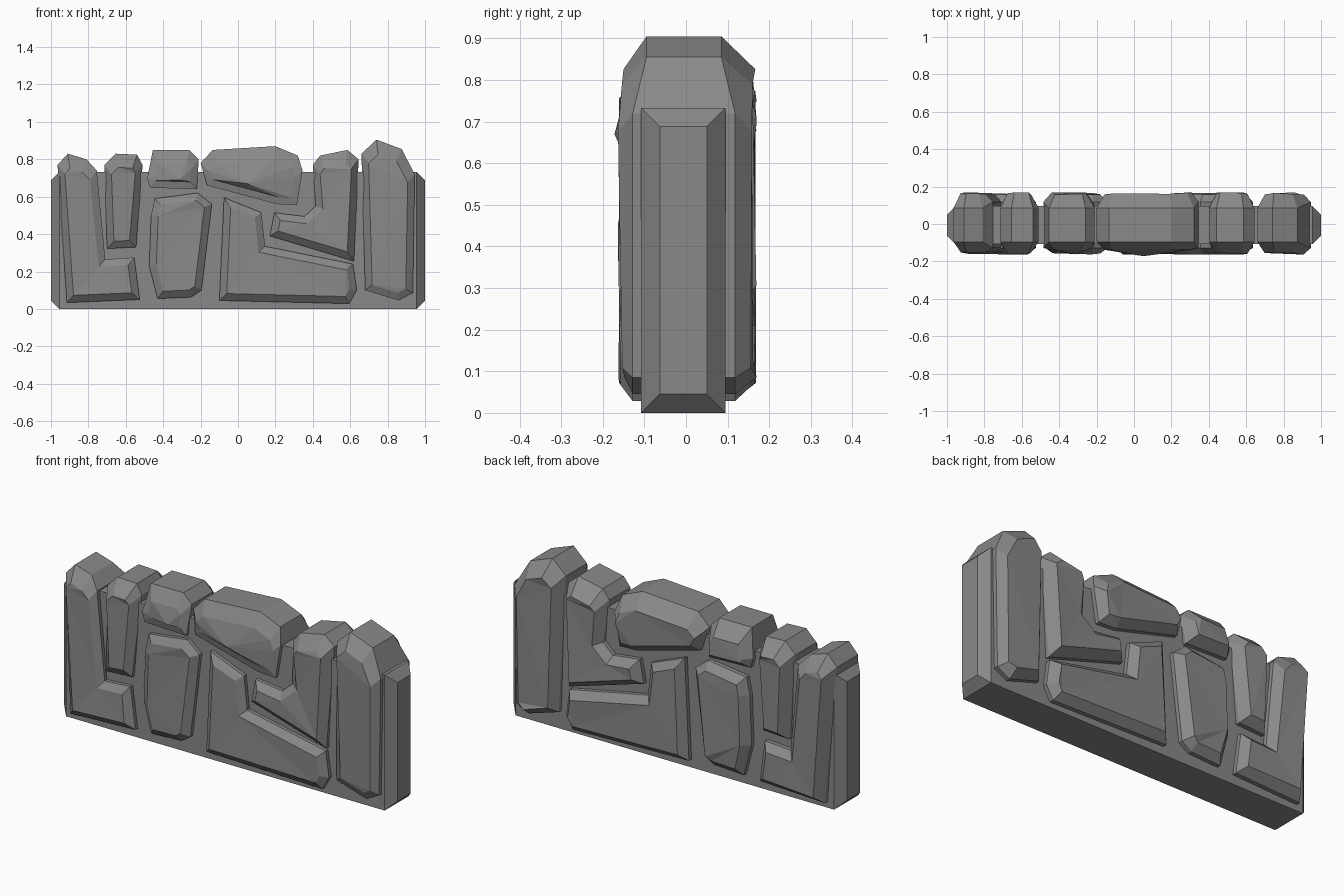
import bpy, bmesh, random
from mathutils import Vector

if "Cube" in bpy.data.objects:
    bpy.data.objects.remove(bpy.data.objects["Cube"])

random.seed(4)

GREY = bpy.data.materials.new("dark_stone")
GREY.diffuse_color = (0.25, 0.25, 0.25, 1)
GREY.use_nodes = True
GREY.node_tree.nodes["Principled BSDF"].inputs["Base Color"].default_value = GREY.diffuse_color


def finish(bm, name):
    bmesh.ops.recalc_face_normals(bm, faces=bm.faces)
    me = bpy.data.meshes.new(name)
    bm.to_mesh(me)
    bm.free()
    me.materials.append(GREY)
    ob = bpy.data.objects.new(name, me)
    bpy.context.collection.objects.link(ob)
    return ob


def loft(bm, rings):
    """Bridge successive rings, return the two cap faces."""
    vs = [[bm.verts.new(p) for p in r] for r in rings]
    n = len(vs[0])
    for a, b in zip(vs, vs[1:]):
        for i in range(n):
            bm.faces.new((a[i], a[(i + 1) % n], b[(i + 1) % n], b[i]))
    return bm.faces.new(vs[0][::-1]), bm.faces.new(vs[-1])


def inset(pts, d):
    """Mitred inward offset of a clockwise outline."""
    out = []
    for i, p in enumerate(pts):
        p = Vector(p)
        e1 = (p - Vector(pts[i - 1])).normalized()
        e2 = (Vector(pts[(i + 1) % len(pts)]) - p).normalized()
        n1, n2 = Vector((e1.y, -e1.x)), Vector((e2.y, -e2.x))
        q = p + (n1 + n2) * d / (1 + n1.dot(n2))
        # upper edges are worn back further
        if p.y > 0.7:
            q.y -= 0.035
        out.append(q)
    return out


def stone(name, pts, d=0.038, apex=None):
    bm = bmesh.new()
    inner = inset(pts, d)
    half = lambda z: 0.095 if z > 0.74 else 0.128
    fy = -0.138 if apex else -0.16
    rings = [
        [(p.x, fy, p.y) for p in inner],
        [(x, -half(z), z) for x, z in pts],
        [(x, half(z) - 0.01, z) for x, z in pts],
        [(p.x, 0.166, p.y) for p in inner],
    ]
    front, back = loft(bm, rings)
    if apex:
        v = bmesh.ops.poke(bm, faces=[front])["verts"][0]
        v.co = apex
    # cut the caps while flat, then roughen them into facets
    bm.normal_update()
    bmesh.ops.triangulate(bm, faces=[f for f in bm.faces if len(f.verts) > 4])
    for v in bm.verts:
        if abs(v.co.y) > 0.135 and not (apex and v.co.y < 0):
            r = random.uniform(-0.012, 0.004)
            v.co.y += r if v.co.y > 0 else -r
    return finish(bm, name)


# Mortar core with chamfered ends
bm = bmesh.new()
rings = []
for x, c in ((-1, 0.045), (-0.955, 0), (0.955, 0), (1, 0.045)):
    y0, y1, z0, z1 = -0.108 + c, 0.095 - c, c, 0.733 - c
    rings.append([(x, y0, z0), (x, y1, z0), (x, y1, z1), (x, y0, z1)])
loft(bm, rings)
finish(bm, "wall_core")

# Stones, outlines clockwise as seen from the front (x, z)
stone("left_corner_stone", [
    (-0.965, 0.77), (-0.91, 0.83), (-0.81, 0.80), (-0.755, 0.74),
    (-0.71, 0.265), (-0.555, 0.275), (-0.525, 0.05), (-0.915, 0.033)])
stone("narrow_stone", [
    (-0.715, 0.77), (-0.655, 0.83), (-0.54, 0.825), (-0.51, 0.77),
    (-0.545, 0.33), (-0.70, 0.322)])
stone("small_cap_stone", [
    (-0.485, 0.70), (-0.455, 0.85), (-0.26, 0.85), (-0.21, 0.80),
    (-0.22, 0.64), (-0.47, 0.648)], apex=(-0.31, -0.162, 0.69))
stone("middle_stone", [
    (-0.465, 0.50), (-0.445, 0.59), (-0.215, 0.62), (-0.14, 0.56),
    (-0.195, 0.10), (-0.25, 0.063), (-0.43, 0.055), (-0.475, 0.23)])
stone("large_cap_stone", [
    (-0.20, 0.78), (-0.135, 0.85), (0.20, 0.87), (0.32, 0.82),
    (0.345, 0.74), (0.315, 0.555), (0.21, 0.56), (-0.165, 0.66)],
    apex=(0.05, -0.172, 0.67))
stone("lower_bent_stone", [
    (-0.075, 0.595), (0.125, 0.515), (0.145, 0.335), (0.615, 0.24),
    (0.635, 0.10), (0.595, 0.028), (-0.10, 0.045)])
stone("upper_bent_stone", [
    (0.40, 0.77), (0.44, 0.82), (0.585, 0.85), (0.645, 0.80),
    (0.62, 0.255), (0.17, 0.39), (0.195, 0.515), (0.355, 0.495),
    (0.415, 0.55)])
stone("right_tall_stone", [
    (0.66, 0.83), (0.74, 0.905), (0.875, 0.855), (0.945, 0.72),
    (0.935, 0.085), (0.86, 0.045), (0.68, 0.10)])
